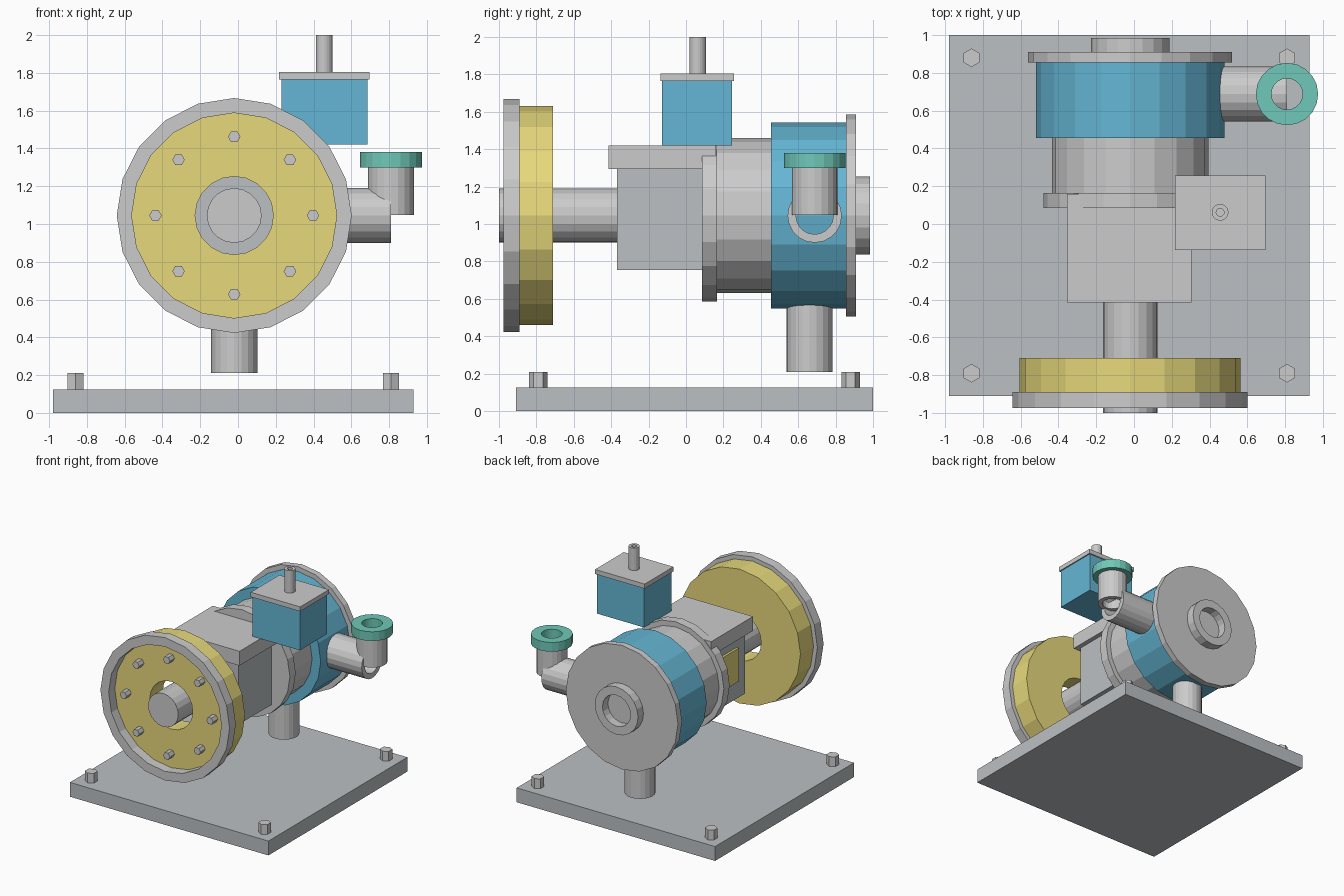
import bpy, bmesh, math

if "Cube" in bpy.data.objects:
    bpy.data.objects.remove(bpy.data.objects["Cube"])

def mat(name, col):
    m = bpy.data.materials.new(name)
    m.diffuse_color = (*col, 1)
    m.use_nodes = True
    m.node_tree.nodes["Principled BSDF"].inputs["Base Color"].default_value = m.diffuse_color
    return m

YELLOW = mat("yellow_paint", (0.80, 0.69, 0.20))
BLUE = mat("blue_paint", (0.13, 0.47, 0.66))
GREEN = mat("green_paint", (0.16, 0.58, 0.48))
DARK = mat("dark_grey", (0.50, 0.53, 0.55))

def finish(bm, name, material):
    bmesh.ops.recalc_face_normals(bm, faces=bm.faces[:])
    me = bpy.data.meshes.new(name)
    bm.to_mesh(me)
    bm.free()
    ob = bpy.data.objects.new(name, me)
    bpy.context.collection.objects.link(ob)
    if material:
        me.materials.append(material)
    return ob

def box(name, x, y, z, material=None):
    """Box from (min, max) ranges."""
    bm = bmesh.new()
    bmesh.ops.create_cube(bm, size=1)
    for v in bm.verts:
        for i, (a, b) in enumerate((x, y, z)):
            v.co[i] = (a + b) / 2 + v.co[i] * (b - a)
    return finish(bm, name, material)

def round_part(name, axis, centre, span, r, hole=0, sides=20, turn=0, material=None):
    """Cylinder (or tube if hole > 0) along an axis; centre = the two other coordinates."""
    bm = bmesh.new()

    def ring(radius, h):
        out = []
        for i in range(sides):
            t = turn + 2 * math.pi * i / sides
            a = centre[0] + radius * math.cos(t)
            b = centre[1] + radius * math.sin(t)
            out.append(bm.verts.new({'X': (h, a, b), 'Y': (a, h, b), 'Z': (a, b, h)}[axis]))
        return out

    loops = [ring(r, span[0]), ring(r, span[1])]
    if hole:
        loops += [ring(hole, span[1]), ring(hole, span[0])]
        pairs = zip(loops, loops[1:] + loops[:1])
    else:
        pairs = [loops]
        for l in loops:
            bm.faces.new(l)
    for p, q in pairs:
        for i in range(sides):
            j = (i + 1) % sides
            bm.faces.new((p[i], p[j], q[j], q[i]))
    return finish(bm, name, material)

C = (-0.02, 1.045)  # main shaft axis (x, z)

# base plate and corner bolts
box("base_plate", (-0.98, 0.93), (-0.91, 1.0), (0, 0.125), DARK)
for x in (-0.86, 0.81):
    for y in (-0.79, 0.88):
        round_part("base_bolt", 'Z', (x, y), (0.12, 0.21), 0.049, sides=6, turn=math.pi / 2)

# pulley wheel with rim and bolt circle
round_part("drive_shaft", 'Y', C, (-1.0, -0.3), 0.145)
round_part("pulley_wheel", 'Y', C, (-0.89, -0.71), 0.585, 0.207, material=YELLOW)
round_part("pulley_rim", 'Y', C, (-0.975, -0.89), 0.622, 0.543)
for i in range(8):
    t = i * math.pi / 4
    round_part("pulley_bolt", 'Y', (C[0] + 0.417 * math.cos(t), C[1] + 0.417 * math.sin(t)),
               (-0.955, -0.88), 0.033, sides=6)

# gearbox with lid and side panel
box("gearbox", (-0.31, 0.265), (-0.37, 0.12), (0.755, 1.30), DARK)
box("gearbox_lid", (-0.355, 0.305), (-0.415, 0.16), (1.295, 1.42))
box("gearbox_side_panel", (-0.33, -0.30), (-0.255, 0.0), (0.91, 1.20), YELLOW)

# pump body
round_part("front_flange", 'Y', C, (0.085, 0.165), 0.46)
round_part("neck", 'Y', C, (0.16, 0.46), 0.415)
round_part("pump_housing", 'Y', C, (0.455, 0.86), 0.498, material=BLUE)
round_part("rear_cover", 'Y', C, (0.855, 0.91), 0.54)
round_part("rear_boss", 'Y', C, (0.905, 0.985), 0.208, 0.135)

# lower pipe, and outlet elbow with flange
round_part("lower_pipe", 'Z', (-0.02, 0.66), (0.21, 0.60), 0.122, 0.085)
round_part("outlet_pipe", 'X', (0.688, 1.045), (0.45, 0.81), 0.145, 0.1)
round_part("outlet_riser", 'Z', (0.81, 0.688), (1.048, 1.31), 0.122, 0.084)
round_part("outlet_flange", 'Z', (0.81, 0.688), (1.30, 1.38), 0.165, 0.083, material=GREEN)

# control box
box("control_box", (0.23, 0.685), (-0.127, 0.247), (1.42, 1.77), BLUE)
box("control_box_lid", (0.218, 0.695), (-0.137, 0.257), (1.765, 1.805))
round_part("control_post", 'Z', (0.456, 0.062), (1.80, 2.0), 0.044, 0.021)
